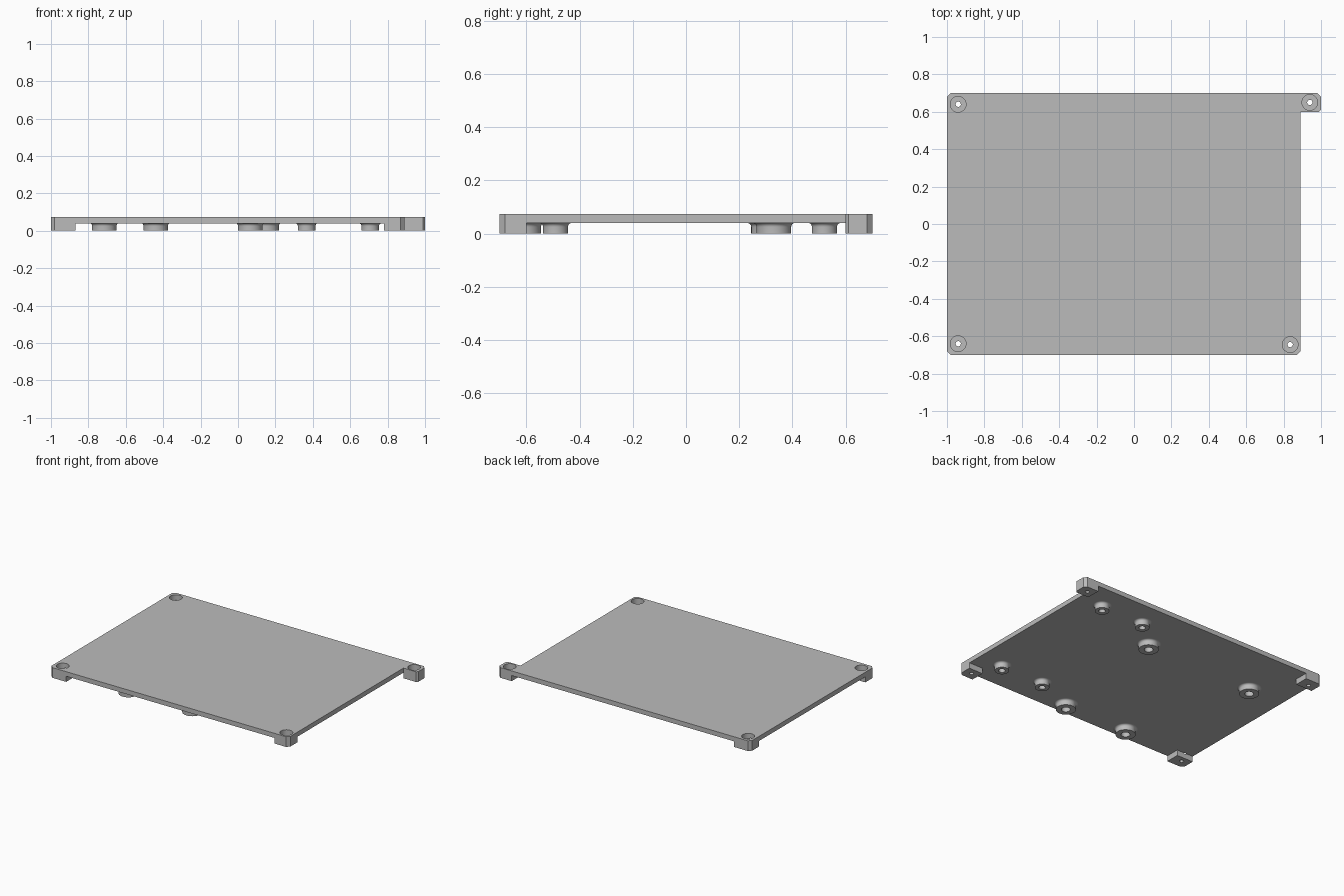
import bpy, bmesh, math
from mathutils import Matrix

default = bpy.data.objects.get("Cube")
if default:
    bpy.data.objects.remove(default, do_unlink=True)

grey = bpy.data.materials.new("mid grey")
grey.use_nodes = True
colour = (0.5, 0.5, 0.5, 1)
grey.diffuse_color = colour
grey.node_tree.nodes["Principled BSDF"].inputs["Base Color"].default_value = colour

TOP, UNDER = 0.073, 0.04      # plate top and underside heights
X, Y, EDGE, TAB = 1.0, 0.7, 0.89, 0.6
C = 0.02                      # corner chamfer


def to_object(name, bm):
    bmesh.ops.recalc_face_normals(bm, faces=bm.faces)
    mesh = bpy.data.meshes.new(name)
    bm.to_mesh(mesh)
    bm.free()
    mesh.materials.append(grey)
    obj = bpy.data.objects.new(name, mesh)
    bpy.context.collection.objects.link(obj)
    return obj


def prism(name, outline, z0, z1):
    bm = bmesh.new()
    face = bm.faces.new([bm.verts.new((x, y, z0)) for x, y in outline])
    new = bmesh.ops.extrude_face_region(bm, geom=[face])["geom"]
    bmesh.ops.translate(bm, vec=(0, 0, z1 - z0),
                        verts=[v for v in new if isinstance(v, bmesh.types.BMVert)])
    return to_object(name, bm)


def lathe(name, profile, x, y, steps=40):
    """Spin a radius/height profile around a vertical axis at x, y."""
    bm = bmesh.new()
    verts = [bm.verts.new((r, 0, z)) for r, z in profile]
    edges = [bm.edges.new(pair) for pair in zip(verts, verts[1:])]
    bmesh.ops.spin(bm, geom=verts + edges, cent=(0, 0, 0), axis=(0, 0, 1),
                   angle=2 * math.pi, steps=steps)
    bmesh.ops.remove_doubles(bm, verts=bm.verts, dist=1e-5)
    bmesh.ops.transform(bm, matrix=Matrix.Translation((x, y, 0)), verts=bm.verts)
    return to_object(name, bm)


def combine(target, other, operation):
    mod = target.modifiers.new(operation, "BOOLEAN")
    mod.object, mod.operation, mod.solver = other, operation, "EXACT"
    bpy.context.view_layer.objects.active = target
    bpy.ops.object.modifier_apply(modifier=mod.name)
    bpy.data.objects.remove(other, do_unlink=True)


def smooth(obj):
    bpy.ops.object.select_all(action="DESELECT")
    obj.select_set(True)
    bpy.context.view_layer.objects.active = obj
    bpy.ops.object.shade_smooth_by_angle(angle=math.radians(30))


# Plate with chamfered corners and a tab at the back left
plate = prism("plate", [
    (-X + C, -Y), (EDGE - C, -Y), (EDGE, -Y + C), (EDGE, TAB), (X - C / 2, TAB),
    (X, TAB + C / 2), (X, Y - C), (X - C, Y), (-X + C, Y), (-X, Y - C), (-X, -Y + C)],
    UNDER, TOP)

# Corner feet: outer corner, direction outwards, width, screw hole position
feet = [(-X, -Y, 0.13, -0.94, -0.64), (EDGE, -Y, 0.11, 0.835, -0.645),
        (-X, Y, 0.13, -0.94, 0.64), (X, Y, 0.11, 0.94, 0.65)]
for cx, cy, width, hx, hy in feet:
    sx, sy = math.copysign(1, cx), math.copysign(1, cy)
    ix, iy = cx - sx * width, sy * TAB
    outline = [(ix, iy), (cx, iy), (cx, cy - sy * C), (cx - sx * C, cy), (ix, cy)]
    if cx == X:
        outline[1:2] = [(cx - C / 2, iy), (cx, iy + C / 2)]
    combine(plate, prism("foot", outline, 0, UNDER + 0.012), "UNION")

# Counterbored screw holes through the feet
for cx, cy, width, hx, hy in feet:
    cutter = lathe("hole_cutter", [(0, -0.05), (0.014, -0.05), (0.014, 0.035),
                                   (0.042, 0.035), (0.042, 0.1), (0, 0.1)], hx, hy)
    cutter.hide_render = True
    combine(plate, cutter, "DIFFERENCE")
smooth(plate)

# Hollow standoffs under the plate, flaring into it with a fillet
FILLET = 0.015
large = [(-0.715, 0.31), (-0.44, -0.61), (0.065, -0.61), (0.153, 0.33)]
small = [(0.367, 0.52), (0.707, 0.52), (0.367, -0.49), (0.707, -0.49)]
for label, spots, radius, bore in (("large", large, 0.065, 0.029),
                                   ("small", small, 0.047, 0.022)):
    arc = [(radius + FILLET * (1 - math.cos(a)), UNDER - FILLET * (1 - math.sin(a)))
           for a in (math.pi / 12 * i for i in range(7))]
    for x, y in spots:
        smooth(lathe(label + "_standoff", [(bore, UNDER), (bore, 0), (radius, 0)] + arc, x, y))
